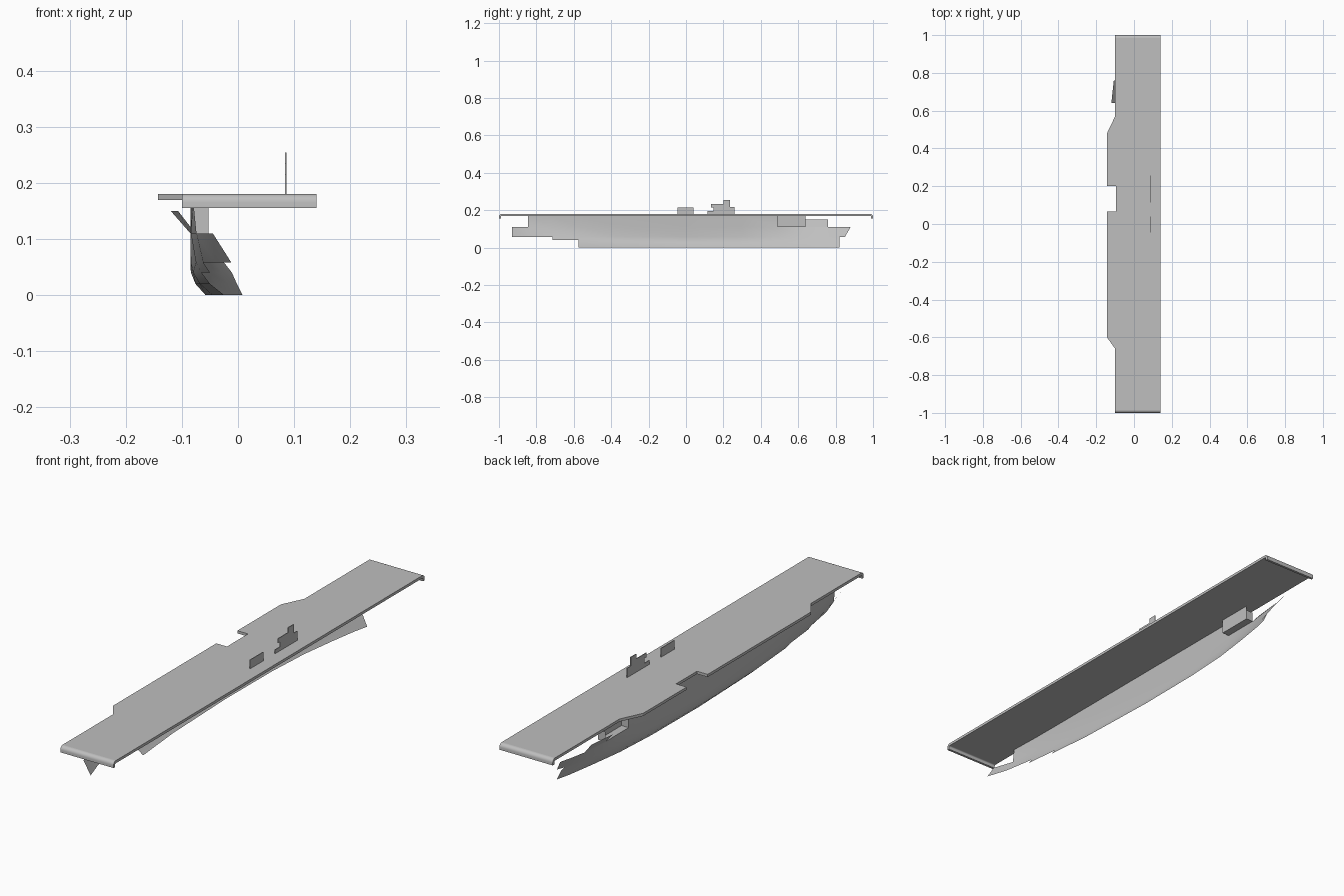
import bpy, bmesh, math

cube = bpy.data.objects.get("Cube")
if cube:
    bpy.data.objects.remove(cube)

grey = bpy.data.materials.new("ship grey")
grey.use_nodes = True
COLOUR = (0.52, 0.52, 0.52, 1)
grey.diffuse_color = COLOUR
grey.node_tree.nodes["Principled BSDF"].inputs["Base Color"].default_value = COLOUR


def finish(bm, name, smooth=False):
    bm.normal_update()
    mesh = bpy.data.meshes.new(name)
    bm.to_mesh(mesh)
    bm.free()
    mesh.materials.append(grey)
    obj = bpy.data.objects.new(name, mesh)
    bpy.context.collection.objects.link(obj)
    if smooth:
        bpy.ops.object.select_all(action="DESELECT")
        obj.select_set(True)
        bpy.context.view_layer.objects.active = obj
        bpy.ops.object.shade_smooth_by_angle(angle=math.radians(35))
    return obj


def prism(name, outline, offset, smooth=False):
    """Extrude a closed 3D outline along an offset vector."""
    bm = bmesh.new()
    face = bm.faces.new([bm.verts.new(p) for p in outline])
    new = bmesh.ops.extrude_face_region(bm, geom=[face])["geom"]
    bmesh.ops.translate(bm, vec=offset, verts=[v for v in new if isinstance(v, bmesh.types.BMVert)])
    bmesh.ops.recalc_face_normals(bm, faces=bm.faces)
    return finish(bm, name, smooth)


def sheets(name, quads):
    """Thin plating made of separate flat panels."""
    bm = bmesh.new()
    for quad in quads:
        bm.faces.new([bm.verts.new(p) for p in quad])
    return finish(bm, name)


# Flight deck with side sponsons and a lift notch
END, RIGHT, LEFT, BULGE = 0.985, 0.14, -0.10, -0.143
deck = [(RIGHT, -END), (RIGHT, END), (LEFT, END), (LEFT, 0.57), (BULGE, 0.48),
        (BULGE, 0.20), (-0.095, 0.20), (-0.095, 0.065), (BULGE, 0.065),
        (BULGE, -0.60), (LEFT, -0.66), (LEFT, -END)]
prism("flight_deck", [(x, y, 0.169) for x, y in deck], (0, 0, 0.011))

# Rounded lips that turn down at both deck ends
for name, side in (("front_deck_lip", -1), ("rear_deck_lip", 1)):
    def arc(radius_y, radius_z, angles):
        return [(LEFT, side * (END + radius_y * math.sin(math.radians(a))),
                 0.165 + radius_z * math.cos(math.radians(a))) for a in angles]
    outer = arc(0.015, 0.015, range(0, 91, 15))
    inner = arc(0.005, 0.004, range(90, -1, -30))
    tip = [(LEFT, side * 1.0, 0.155), (LEFT, side * 0.99, 0.155)]
    prism(name, outer + tip + inner, (RIGHT - LEFT, 0, 0), True)

# Hull side: one curved shell lofted through waterlines
stations = [-0.93, -0.845, -0.715, -0.575, -0.35, 0, 0.3, 0.49, 0.64, 0.76, 0.82, 0.88]
waterlines = [  # height, first station, last station, x at each station
    (0.0, 3, 10, [0, 0, 0, -0.025, -0.046, -0.058, -0.056, -0.045, -0.025, -0.006, 0.008, 0.02]),
    (0.02, 3, 10, [0, 0, -0.03, -0.05, -0.068, -0.076, -0.073, -0.062, -0.04, -0.018, -0.002, 0.01]),
    (0.04, 2, 10, [0, -0.03, -0.05, -0.065, -0.08, -0.084, -0.081, -0.071, -0.051, -0.029, -0.011, 0]),
    (0.058, 0, 11, [-0.012, -0.04, -0.062, -0.075, -0.084, -0.085, -0.084, -0.078, -0.061, -0.04, -0.025, -0.014]),
    (0.11, 0, 11, [-0.045, -0.074, -0.084, -0.085, -0.085, -0.085, -0.085, -0.085, -0.085, -0.076, -0.065, -0.05]),
    (0.17, 1, 7, [0, -0.08, -0.084] + [-0.085] * 9),
]
bm = bmesh.new()
grid = []
for z, first, last, xs in waterlines:
    row = []
    for y, x in zip(stations, xs):
        if y > 0.87 and z < 0.1:
            y -= 0.03
        row.append(bm.verts.new((x, y, z)))
    grid.append(row)
for low in range(len(waterlines) - 1):
    start = max(waterlines[low][1], waterlines[low + 1][1])
    stop = min(waterlines[low][2], waterlines[low + 1][2])
    for i in range(start, stop):
        a, b = grid[low], grid[low + 1]
        bm.faces.new((a[i + 1], a[i], b[i], b[i + 1]))
bmesh.ops.delete(bm, geom=[v for v in bm.verts if not v.link_faces], context="VERTS")
finish(bm, "hull_side", True)

# Boat recess sunk into the upper hull
OUT, IN, Y0, Y1, Z0, Z1 = -0.085, -0.053, 0.49, 0.64, 0.11, 0.17
sheets("boat_recess", [
    [(IN, Y0, Z0), (IN, Y0, Z1), (IN, Y1, Z1), (IN, Y1, Z0)],
    [(OUT, Y0, Z0), (IN, Y0, Z0), (IN, Y1, Z0), (OUT, Y1, Z0)],
    [(OUT, Y0, Z0), (OUT, Y0, Z1), (IN, Y0, Z1), (IN, Y0, Z0)],
    [(OUT, Y1, Z0), (IN, Y1, Z0), (IN, Y1, Z1 - 0.02), (OUT, Y1, Z1 - 0.02)],
])

# Flared plate behind the recess
sheets("stern_flare", [[(-0.085, 0.64, 0.11), (-0.12, 0.64, 0.15),
                        (-0.107, 0.76, 0.15), (-0.076, 0.76, 0.11)]])

# Island plates standing on the deck
ISLAND_X, DECK_TOP, THICK = 0.0835, 0.18, 0.003
islands = {
    "front_island": [(-0.045, DECK_TOP), (0.04, DECK_TOP), (0.04, 0.216), (-0.045, 0.216)],
    "main_island": [(0.115, DECK_TOP), (0.258, DECK_TOP), (0.258, 0.218), (0.235, 0.218),
                    (0.235, 0.254), (0.2, 0.254), (0.2, 0.234), (0.135, 0.234),
                    (0.135, 0.216), (0.148, 0.216), (0.148, 0.196), (0.115, 0.196)],
}
for name, outline in islands.items():
    prism(name, [(ISLAND_X, y, z) for y, z in outline], (THICK, 0, 0))
